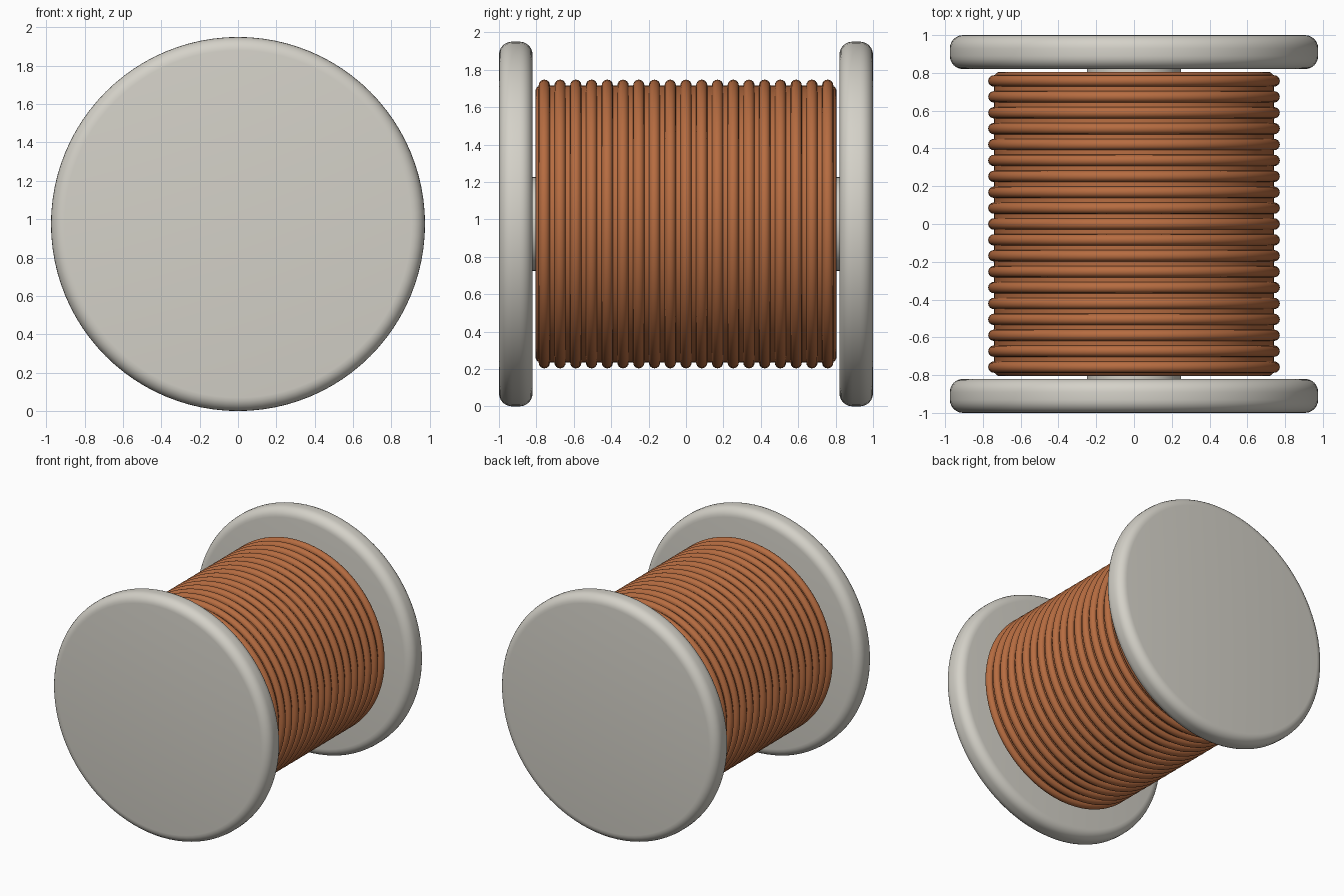
import bpy, math

if "Cube" in bpy.data.objects:
    bpy.data.objects.remove(bpy.data.objects["Cube"])

CZ = 0.975  # height of the spool axis


def material(name, rgb):
    m = bpy.data.materials.new(name)
    m.diffuse_color = (*rgb, 1)
    m.use_nodes = True
    m.node_tree.nodes["Principled BSDF"].inputs["Base Color"].default_value = m.diffuse_color
    return m


pale_grey = material("pale grey", (0.66, 0.64, 0.58))
copper = material("copper", (0.47, 0.15, 0.052))


def finish(obj, name, mat, angle):
    obj.name = name
    obj.data.materials.append(mat)
    bpy.ops.object.shade_smooth_by_angle(angle=math.radians(angle))


def disc(name, radius, depth, y, mat, bevel=0):
    """Cylinder along the y axis with rounded rims."""
    bpy.ops.mesh.primitive_cylinder_add(vertices=96, radius=radius, depth=depth)
    obj = bpy.context.object
    if bevel:
        mod = obj.modifiers.new("rounding", "BEVEL")
        mod.width = bevel
        mod.segments = 6
        mod.limit_method = "ANGLE"
        mod.angle_limit = math.radians(40)
        bpy.ops.object.modifier_apply(modifier=mod.name)
    obj.rotation_euler = (math.pi / 2, 0, 0)
    obj.location = (0, y, CZ)
    finish(obj, name, mat, 30)


# End flanges
disc("front_flange", 0.975, 0.18, -0.91, pale_grey, 0.07)
disc("back_flange", 0.975, 0.18, 0.91, pale_grey, 0.07)

# Hub joining the flanges, and the solid bed of the winding
disc("hub", 0.25, 1.70, 0, pale_grey)
disc("winding_core", 0.74, 1.61, 0, copper, 0.03)

# Wire turns
TURNS = 19
PITCH = 1.515 / (TURNS - 1)
for i in range(TURNS):
    bpy.ops.mesh.primitive_torus_add(
        major_radius=0.742, minor_radius=0.03, major_segments=96, minor_segments=16,
        location=(0, (i - (TURNS - 1) / 2) * PITCH, CZ), rotation=(math.pi / 2, 0, 0))
    finish(bpy.context.object, f"wire_turn_{i + 1}", copper, 60)
